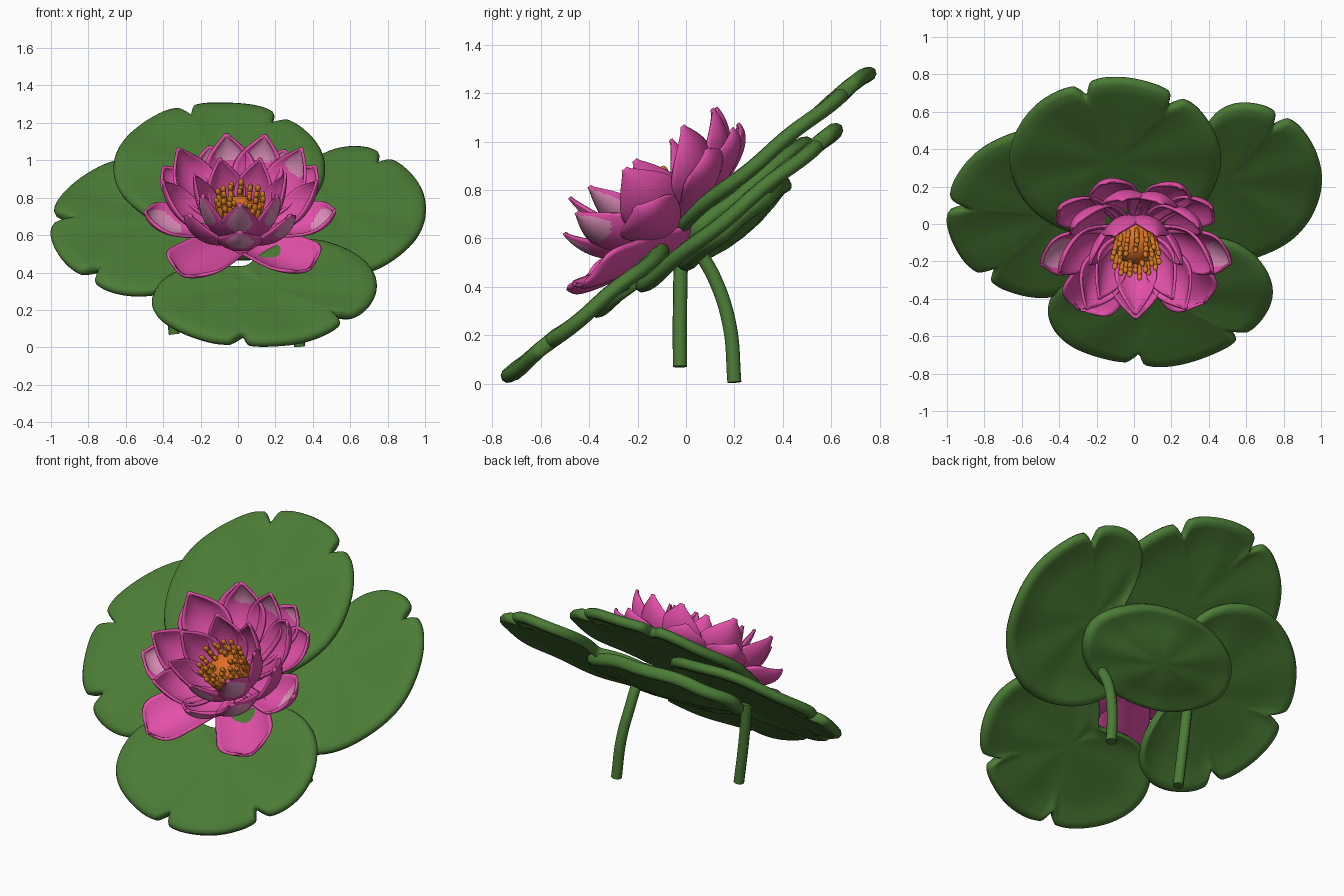
import bpy
import bmesh
from math import sin, cos, pi, radians, exp, degrees
from mathutils import Matrix, Vector

if "Cube" in bpy.data.objects:
    bpy.data.objects.remove(bpy.data.objects["Cube"])

# The whole plant leans back on one slope: local x, y lie in it, z is its normal
TILT = Matrix.Rotation(radians(39), 4, 'X')


def make_material(name, rgb):
    mat = bpy.data.materials.new(name)
    mat.use_nodes = True
    colour = (*rgb, 1)
    mat.diffuse_color = colour
    mat.node_tree.nodes["Principled BSDF"].inputs["Base Color"].default_value = colour
    return mat


GREEN = make_material("leaf green", (0.07, 0.2, 0.036))
PINK = make_material("petal pink", (0.77, 0.08, 0.4))
PALE = make_material("pale pink", (0.74, 0.28, 0.5))
ORANGE = make_material("orange", (0.75, 0.16, 0.02))
AMBER = make_material("amber", (0.66, 0.2, 0.015))


def finish(name, bm, mats, matrix):
    for face in bm.faces:
        face.smooth = True
    mesh = bpy.data.meshes.new(name)
    bm.to_mesh(mesh)
    bm.free()
    for mat in mats:
        mesh.materials.append(mat)
    obj = bpy.data.objects.new(name, mesh)
    bpy.context.collection.objects.link(obj)
    obj.matrix_world = matrix
    return obj


def angle_gap(a, b):
    return abs((a - b + 180) % 360 - 180)


# Leaf: rings swept from the top middle over a rounded rim to the underside
RIM = [(0.3, 0.018), (0.6, 0.02), (0.85, 0.026), (0.95, 0.024), (0.985, 0.012),
       (1, -0.006), (0.985, -0.026), (0.95, -0.036), (0.9, -0.034), (0.82, -0.022),
       (0.6, -0.02), (0.3, -0.02)]


def leaf(name, centre, radii, notches, hollows=(), dome=0):
    bm = bmesh.new()
    count = 240

    # Small edge notches, plus broad hollows (or bulges, when the depth is negative)
    def radius(deg):
        r = 1.01
        for n in notches:
            gap = angle_gap(deg, n)
            r -= 0.13 * max(0, 1 - gap / 5) ** 1.3 + 0.05 * max(0, 1 - gap / 14) ** 2
        for middle, spread, depth in hollows:
            r -= depth * exp(-(angle_gap(deg, middle) / spread) ** 2)
        return r

    rings = []
    for i, (f, z) in enumerate(RIM):
        drop = dome * max(0, 1 - f * f) if i > 5 else 0
        ring = []
        for k in range(count):
            a = 2 * pi * k / count
            r = radius(degrees(a)) * f
            wave = 0.005 * f * sin(a * 7)
            ring.append(bm.verts.new((centre[0] + radii[0] * r * cos(a),
                                      centre[1] + radii[1] * r * sin(a),
                                      centre[2] + z + wave - drop)))
        rings.append(ring)
    for lo, hi in zip(rings, rings[1:]):
        for k in range(count):
            j = (k + 1) % count
            bm.faces.new((lo[k], lo[j], hi[j], hi[k]))
    for ring, z in ((rings[0], 0.015), (rings[-1], -0.02 - dome)):
        mid = bm.verts.new((centre[0], centre[1], centre[2] + z))
        for k in range(count):
            bm.faces.new((ring[k], ring[(k + 1) % count], mid))
    bmesh.ops.recalc_face_normals(bm, faces=bm.faces)
    finish(name, bm, [GREEN], TILT)


leaf("back_leaf", (-0.1, 0.87, 0.53), (0.56, 0.55), (53, 109))
leaf("right_leaf", (-0.4, 0.45, 0.47), (0.6, 0.6), (174, 227), ((-40, 35, 0.65), (25, 40, 0.45)))
leaf("left_leaf", (0.49, 0.65, 0.43), (0.51, 0.56), (53,), ((140, 40, 0.65),))
leaf("front_leaf", (0.14, -0.09, 0.49), (0.6, 0.49), (257, 322),
     ((118, 42, 0.65), (212, 28, -0.07), (315, 30, 0.06)))
leaf("small_under_leaf", (0, 0.57, 0.4), (0.5, 0.29), (), dome=0.06)


# Stems: bent round tubes
def stem(name, points):
    curve = bpy.data.curves.new(name, 'CURVE')
    curve.dimensions = '3D'
    curve.bevel_depth = 0.03
    curve.bevel_resolution = 3
    curve.use_fill_caps = True
    spline = curve.splines.new('BEZIER')
    spline.bezier_points.add(len(points) - 1)
    for bp, p in zip(spline.bezier_points, points):
        bp.co = p
        bp.handle_left_type = bp.handle_right_type = 'AUTO'
    curve.materials.append(GREEN)
    obj = bpy.data.objects.new(name, curve)
    bpy.context.collection.objects.link(obj)


stem("left_stem", [(0.29, 0.04, 0.57), (0.29, 0.12, 0.43), (0.31, 0.18, 0.24), (0.33, 0.2, 0.005)])
stem("right_stem", [(-0.4, -0.02, 0.57), (-0.37, -0.025, 0.3), (-0.34, -0.025, 0.07)])

FLOWER = TILT @ Matrix.Translation((0.01, 0.36, 0.5))

# Petal face colours: plain and patch slots for the outer skin, then for the inner skin
PATCH_OUTSIDE = [PINK, PALE, PINK, PINK]
PATCH_INSIDE = [PINK, PINK, PINK, PALE]
PLAIN = [PINK] * 4


# Petal: a cupped blade that runs outward, then curves up to a pointed tip
def petal(name, angle, reach, height, width, mats, patch=0.3, base=0.02, curl=1.6, foot=0.45):
    bm = bmesh.new()
    rows, cols = 32, 20
    path = [Vector((0.05 + (reach - 0.05) * sin(pi / 2 * i / rows) ** 0.8, 0,
                    base + height * (i / rows) ** curl)) for i in range(rows + 1)]
    grid = []
    for i, p in enumerate(path):
        t = i / rows
        along = (path[min(i + 1, rows)] - path[max(i - 1, 0)]).normalized()
        inward = Vector((-along.z, 0, along.x))
        half = width * max(0.06, (foot + (1 - foot) * sin(pi / 2 * min(1, t / 0.55)))
                           * (1 - max(0, (t - 0.5) / 0.5) ** 2.1))
        row = []
        for c in range(cols + 1):
            s = 2 * c / cols - 1
            row.append(bm.verts.new(p + Vector((0, half * s, 0)) + inward * (0.45 * half * s * s)))
        grid.append(row)
    for i in range(rows):
        for c in range(cols):
            f = bm.faces.new((grid[i][c], grid[i][c + 1], grid[i + 1][c + 1], grid[i + 1][c]))
            along, across = (i + 0.5) / rows - 0.96 + patch, (2 * c + 1) / cols - 1
            f.material_index = int((along / patch - 0.15) ** 2 + (across / 0.75) ** 2 < 1)
    obj = finish(name, bm, mats, FLOWER @ Matrix.Rotation(radians(angle), 4, 'Z'))
    thick = obj.modifiers.new("thickness", 'SOLIDIFY')
    thick.thickness = 0.016
    thick.offset = 0
    thick.material_offset = thick.material_offset_rim = 2


# Two low front petals whose feet pass through the leaf
for side, a in (("right", 237), ("left", 311)):
    petal(f"front_{side}_petal", a, 0.56, 0.15, 0.165, PLAIN, base=-0.06, curl=0.65, foot=0.8)
for k, (a, patch) in enumerate(((188, 0.34), (353, 0.26))):
    petal(f"side_petal_{k + 1}", a, 0.51, 0.18, 0.135, PATCH_INSIDE, patch)
for k, a in enumerate((38, 62, 109, 143)):
    petal(f"outer_petal_{k + 1}", a, 0.51, 0.18, 0.125,
          PATCH_INSIDE if 50 < a < 120 else PLAIN, 0.15)
for k, a in enumerate((270, 315, 0, 42, 73, 99, 138, 180, 225)):
    skin = PATCH_OUTSIDE if a in (270, 315) else PATCH_INSIDE if a in (42, 73, 99) else PLAIN
    petal(f"middle_petal_{k + 1}", a, 0.41 + 0.05 * sin(radians(a)),
          0.28 + 0.05 * abs(cos(radians(a))), 0.135, skin, 0.17)
for k in range(7):
    a = radians(270 + 360 / 7 * k)
    petal(f"inner_petal_{k + 1}", degrees(a), 0.25, 0.34 - 0.04 * sin(a), 0.11,
          PATCH_OUTSIDE if sin(a) < -0.3 else PLAIN, 0.2)

# Flower heart: a domed disc
bm = bmesh.new()
bmesh.ops.create_uvsphere(bm, u_segments=24, v_segments=12, radius=0.12,
                          matrix=Matrix.Translation((0, 0, 0.1)))
finish("flower_heart", bm, [ORANGE], FLOWER)

# Stamens: three rings of thick rods with rounded heads
bm = bmesh.new()
for count, r, top in ((5, 0.055, 0.225), (10, 0.09, 0.235), (15, 0.125, 0.23)):
    for k in range(count):
        a = 2 * pi * (k + r * 5) / count
        foot = Vector((0.8 * r * cos(a), 0.8 * r * sin(a), 0.08))
        head = Vector((r * cos(a), r * sin(a), top + 0.012 * sin(k * 2.4)))
        axis = head - foot
        turn = axis.to_track_quat('Z', 'Y').to_matrix().to_4x4()
        bmesh.ops.create_cone(bm, cap_ends=True, segments=8, radius1=0.012, radius2=0.013,
                              depth=axis.length, matrix=Matrix.Translation((foot + head) / 2) @ turn)
        bmesh.ops.create_uvsphere(bm, u_segments=8, v_segments=6, radius=0.015,
                                  matrix=Matrix.Translation(head) @ turn @ Matrix.Diagonal((1, 1, 1.5, 1)))
finish("stamens", bm, [AMBER], FLOWER)
